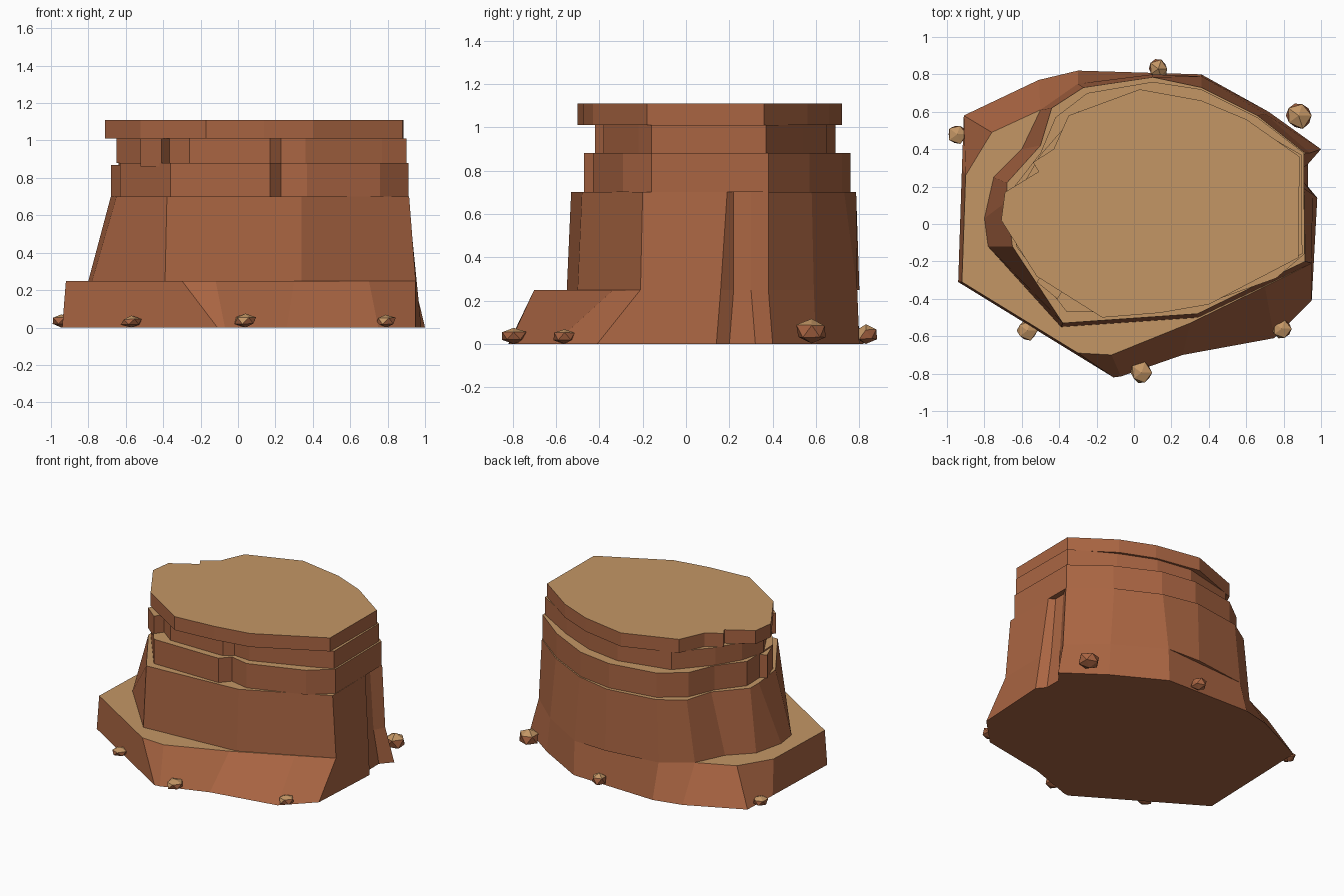
import bpy, bmesh, random
from mathutils import Vector

random.seed(4)


def material(name, rgb):
    m = bpy.data.materials.new(name)
    m.diffuse_color = (*rgb, 1)
    return m


MATS = [material("red_brown_rock", (0.40, 0.13, 0.055)),
        material("tan_sand", (0.55, 0.305, 0.13))]


def finish(name, bm, tan_limit):
    # upward faces get the sand colour, everything else is rock
    bmesh.ops.recalc_face_normals(bm, faces=bm.faces)
    bm.normal_update()
    for f in bm.faces:
        f.material_index = 1 if f.normal.z > tan_limit else 0
        f.smooth = False
    me = bpy.data.meshes.new(name)
    bm.to_mesh(me)
    bm.free()
    for m in MATS:
        me.materials.append(m)
    ob = bpy.data.objects.new(name, me)
    bpy.context.collection.objects.link(ob)
    return ob


def layer(name, z0, z1, low, high=None):
    # loft between a lower and an upper outline
    bm = bmesh.new()
    a = [bm.verts.new((x, y, z0)) for x, y in low]
    b = [bm.verts.new((x, y, z1)) for x, y in (high or low)]
    bm.faces.new(a[::-1])
    bm.faces.new(b)
    n = len(a)
    for i in range(n):
        j = (i + 1) % n
        bm.faces.new((a[i], a[j], b[j], b[i]))
    return finish(name, bm, 0.85)


# shared outline where the foot meets the main wall along the right and back
SIDE = [(.95, -.21), (.955, .16), (.91, .22), (.90, .30), (.94, .38),
        (.70, .59), (.36, .79)]

# sloping foot with a wide ledge at front and left
layer("foot_ledge", 0, .25,
      [(-.94, -.31), (-.11, -.82), (-.07, -.815), (.26, -.70), (.75, -.61),
       (.95, -.41), (.98, .14), (.93, .20), (.93, .32), (1.0, .40),
       (.72, .60), (.36, .80), (-.30, .82), (-.51, .77), (-.91, .58), (-.92, .30)],
      [(-.92, -.31), (-.30, -.69), (-.12, -.70), (.30, -.53), (.70, -.335)]
      + SIDE + [(-.30, .75), (-.50, .61), (-.76, .49), (-.90, .26)])

# tall main wall
layer("main_wall", .25, .70,
      [(-.78, -.12), (-.39, -.55), (.34, -.50)] + SIDE
      + [(.10, .80), (-.30, .75), (-.50, .61), (-.60, .40), (-.75, .25), (-.80, .03)],
      [(-.65, -.12), (-.38, -.53), (.34, -.48), (.915, -.20), (.91, .19),
       (.87, .22), (.87, .30), (.915, .38), (.66, .58), (.36, .73),
       (.10, .785), (-.27, .73), (-.44, .62), (-.50, .42), (-.68, .22), (-.68, .12)])

# middle band with a front crevice
layer("middle_band", .70, .88,
      [(-.63, -.12), (-.36, -.47), (.17, -.47), (.23, -.40), (.37, -.43),
       (.76, -.29), (.912, -.16), (.908, .38), (.66, .57), (.36, .72),
       (.10, .76), (-.25, .70), (-.42, .57), (-.50, .38), (-.64, .20)])

# recessed neck under the cap
layer("neck_band", .88, 1.01,
      [(-.65, .02), (-.50, -.24), (-.26, -.42), (.17, -.42), (.23, -.37),
       (.36, -.38), (.77, -.22), (.90, -.16), (.895, .37), (.60, .54),
       (.34, .65), (.08, .69), (-.30, .60), (-.50, .37), (-.60, .20)])

# overhanging flat cap with a notch on the left
layer("flat_cap", 1.01, 1.11,
      [(-.71, .02), (-.52, -.28), (-.17, -.50), (.14, -.475), (.40, -.43),
       (.88, -.18), (.885, .36), (.60, .56), (.36, .66), (.03, .72),
       (-.35, .58), (-.43, .40), (-.54, .33), (-.51, .28), (-.69, .17)])

# blocks stuck to the upper left and right
layer("left_block", .86, 1.01, [(-.52, -.31), (-.41, -.40), (-.34, -.30), (-.44, -.20)])
layer("left_slab", .70, .87, [(-.68, .02), (-.62, -.13), (-.50, -.05), (-.55, .10)])


# small faceted stones around the foot
STONES = [(-.945, .48, .055, .035), (-.57, -.57, .058, .030), (.04, -.795, .062, .037),
          (.79, -.56, .055, .035), (.88, .58, .075, .058), (.13, .83, .055, .045)]
for i, (x, y, r, h) in enumerate(STONES):
    bm = bmesh.new()
    bmesh.ops.create_icosphere(bm, subdivisions=1, radius=1)
    for v in bm.verts:
        p = v.co * random.uniform(.9, 1.12)
        v.co = Vector((x + p.x * r, y + p.y * r, max(0, h + p.z * h * 1.05)))
    finish("stone_%d" % (i + 1), bm, 0.3)
